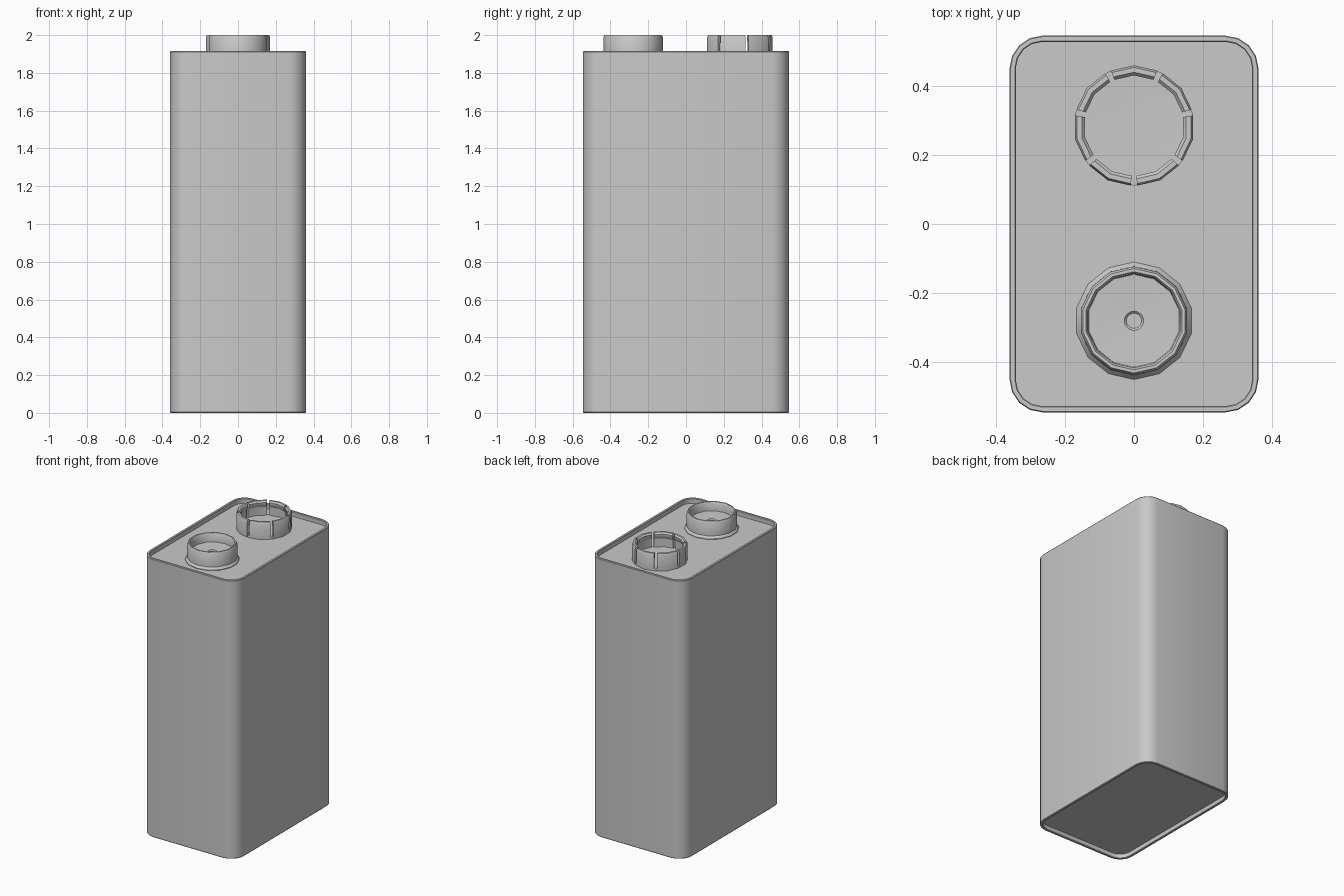
import bpy, bmesh, math

cube = bpy.data.objects.get("Cube")
if cube:
    bpy.data.objects.remove(cube, do_unlink=True)

grey = bpy.data.materials.new("plain grey")
grey.use_nodes = True
colour = (0.588, 0.588, 0.588, 1)
grey.diffuse_color = colour
grey.node_tree.nodes["Principled BSDF"].inputs["Base Color"].default_value = colour

SIDES = 14
STEP = 2 * math.pi / SIDES
TOP = 1.915      # top of the casing rim
PLATE = 1.883    # recessed plate that carries the terminals


def finish(name, bm, location=(0, 0, 0)):
    bmesh.ops.remove_doubles(bm, verts=bm.verts, dist=0.0001)
    bmesh.ops.recalc_face_normals(bm, faces=bm.faces)
    mesh = bpy.data.meshes.new(name)
    bm.to_mesh(mesh)
    bm.free()
    mesh.materials.append(grey)
    obj = bpy.data.objects.new(name, mesh)
    obj.location = location
    bpy.context.collection.objects.link(obj)
    bpy.ops.object.select_all(action='DESELECT')
    obj.select_set(True)
    bpy.context.view_layer.objects.active = obj
    bpy.ops.object.shade_smooth_by_angle(angle=math.radians(32))
    return obj


def bridge(bm, a, b):
    for i in range(len(a)):
        j = (i + 1) % len(a)
        bm.faces.new((a[i], a[j], b[j], b[i]))


def rounded_loop(bm, inset, z, half_x=0.36, half_y=0.545, radius=0.095, segments=4):
    r = radius - inset
    loop = []
    for corner, (sx, sy) in enumerate(((1, 1), (-1, 1), (-1, -1), (1, -1))):
        for k in range(segments + 1):
            a = (corner + k / segments) * math.pi / 2
            loop.append(bm.verts.new((sx * (half_x - radius) + r * math.cos(a),
                                      sy * (half_y - radius) + r * math.sin(a), z)))
    return loop


def lathe(name, profile, location):
    # profile runs from axis to axis, giving a closed solid
    bm = bmesh.new()
    rings = []
    for r, z in profile:
        r = max(r, 0.00001)
        rings.append([bm.verts.new((r * math.sin(i * STEP), r * math.cos(i * STEP), z))
                      for i in range(SIDES)])
    for a, b in zip(rings, rings[1:]):
        bridge(bm, a, b)
    return finish(name, bm, location)


# Casing: rounded box with a thin raised rim at both ends
bm = bmesh.new()
section = [(0.018, 0.03), (0.018, 0.003), (0.015, 0), (0.003, 0), (0, 0.004),
           (0, TOP - 0.004), (0.003, TOP), (0.015, TOP), (0.018, TOP - 0.003),
           (0.018, PLATE)]
loops = [rounded_loop(bm, inset, z) for inset, z in section]
for a, b in zip(loops, loops[1:]):
    bridge(bm, a, b)
bm.faces.new(loops[0])
bm.faces.new(loops[-1])
finish("casing", bm)

# Front terminal: plain cup with a flared foot and a dimple in its floor
lathe("round_terminal",
      [(0, PLATE - 0.01), (0.17, PLATE - 0.01), (0.17, PLATE + 0.004), (0.158, 1.902),
       (0.157, 1.99), (0.151, 2), (0.142, 2), (0.136, 1.99), (0.134, 1.94),
       (0.028, 1.936), (0.022, 1.93), (0, 1.93)],
      (0, -0.28, 0))

# Back terminal: shallow dished base
lathe("socket_base",
      [(0, PLATE - 0.01), (0.173, PLATE - 0.01), (0.173, 1.898), (0.15, 1.898), (0, 1.892)],
      (0, 0.284, 0))

# Back terminal: seven petals with lips rolled inward and slots between them
petal = [(0.174, PLATE), (0.175, 1.988), (0.169, 2), (0.155, 2),
         (0.146, 1.99), (0.147, 1.972), (0.158, 1.955), (0.158, PLATE)]
GAP = 0.05
bm = bmesh.new()
for n in range(SIDES // 2):
    start = math.pi + 2 * n * STEP
    stations = []
    for offset in (GAP, STEP, 2 * STEP - GAP):
        # keep slot edges on the straight sides of the polygon
        scale = math.cos(STEP / 2) / math.cos(offset % STEP - STEP / 2)
        a = start + offset
        stations.append([bm.verts.new((r * scale * math.sin(a), r * scale * math.cos(a), z))
                         for r, z in petal])
    for a, b in zip(stations, stations[1:]):
        bridge(bm, a, b)
    bm.faces.new(stations[0])
    bm.faces.new(stations[-1])
finish("socket_petals", bm, (0, 0.284, 0))
